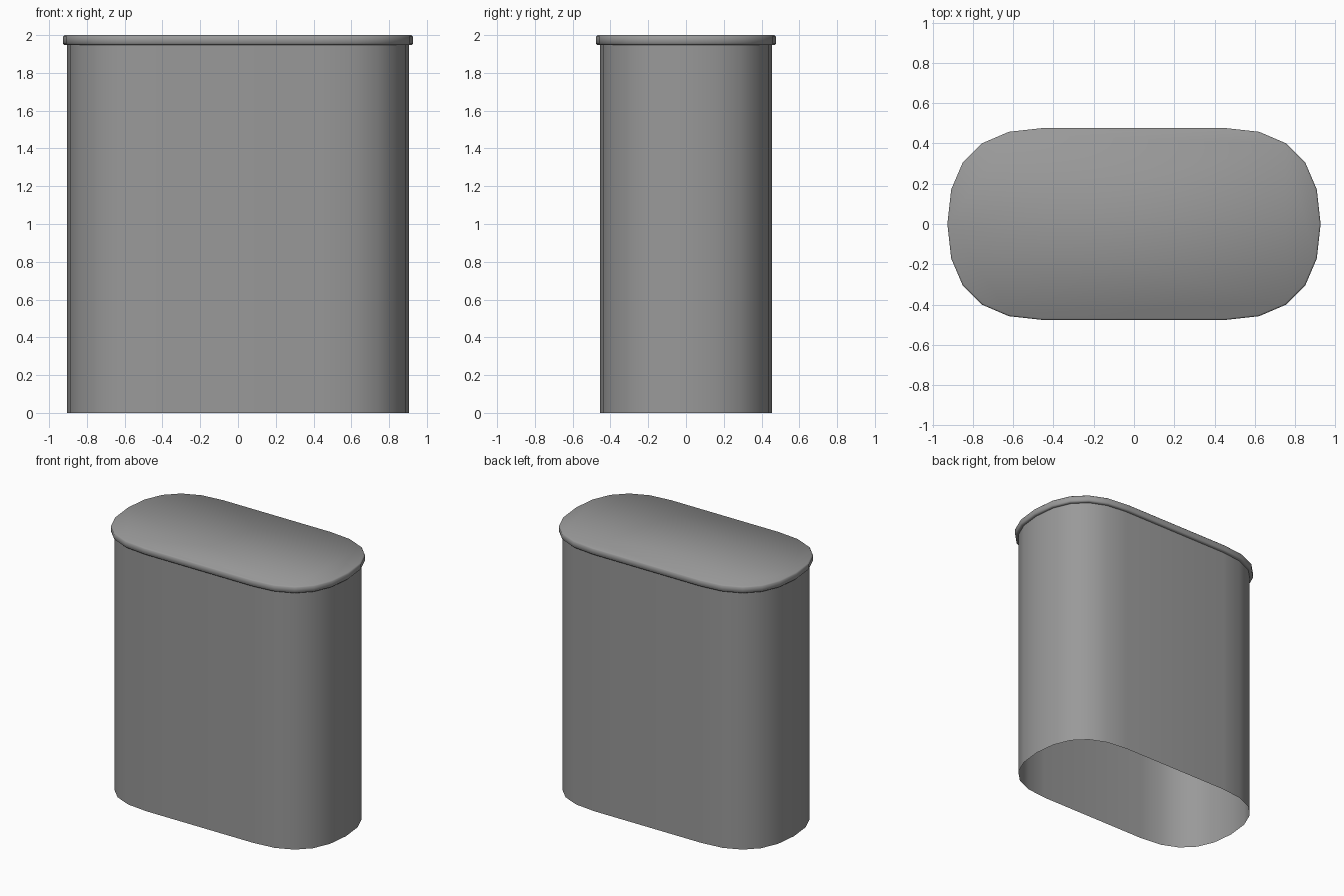
import bpy, bmesh

if "Cube" in bpy.data.objects:
    bpy.data.objects.remove(bpy.data.objects["Cube"])

HALF = 0.45   # half length of the straight sides
STEPS = 5     # segments per quarter turn

grey = bpy.data.materials.new("dark_grey")
grey.diffuse_color = (0.32, 0.32, 0.32, 1.0)
grey.use_nodes = True
grey.node_tree.nodes["Principled BSDF"].inputs["Base Color"].default_value = grey.diffuse_color


def outline(r):
    """Stadium outline whose corners are quadratic curves of size r."""
    quarter = []
    for i in range(STEPS + 1):
        t = i / STEPS
        quarter.append((HALF + r * (1 - t * t), r * (1 - (1 - t) ** 2)))
    upper = quarter + [(-x, y) for x, y in reversed(quarter)]
    return upper + [(x, -y) for x, y in reversed(upper[1:-1])]


def loft(name, profile, cap_top=False):
    """Skin outlines given as (radius, z), from bottom to top."""
    bm = bmesh.new()
    rings = [[bm.verts.new((x, y, z)) for x, y in outline(r)] for r, z in profile]
    n = len(rings[0])
    for a, b in zip(rings, rings[1:]):
        for i in range(n):
            j = (i + 1) % n
            bm.faces.new((a[i], a[j], b[j], b[i]))
    if cap_top:
        bm.faces.new(rings[-1])
    mesh = bpy.data.meshes.new(name)
    bm.to_mesh(mesh)
    bm.free()
    mesh.materials.append(grey)
    obj = bpy.data.objects.new(name, mesh)
    bpy.context.collection.objects.link(obj)
    bpy.ops.object.select_all(action='DESELECT')
    obj.select_set(True)
    bpy.context.view_layer.objects.active = obj
    bpy.ops.object.shade_smooth_by_angle(angle=0.9)
    return obj


# Thin body wall, open at the bottom
loft("body_wall", [(0.455, 0.0), (0.455, 1.95)])

# Overhanging lid with softened edges and a closed top
loft("lid", [(0.455, 1.948), (0.469, 1.948), (0.477, 1.956),
             (0.477, 1.992), (0.469, 2.0)], cap_top=True)
